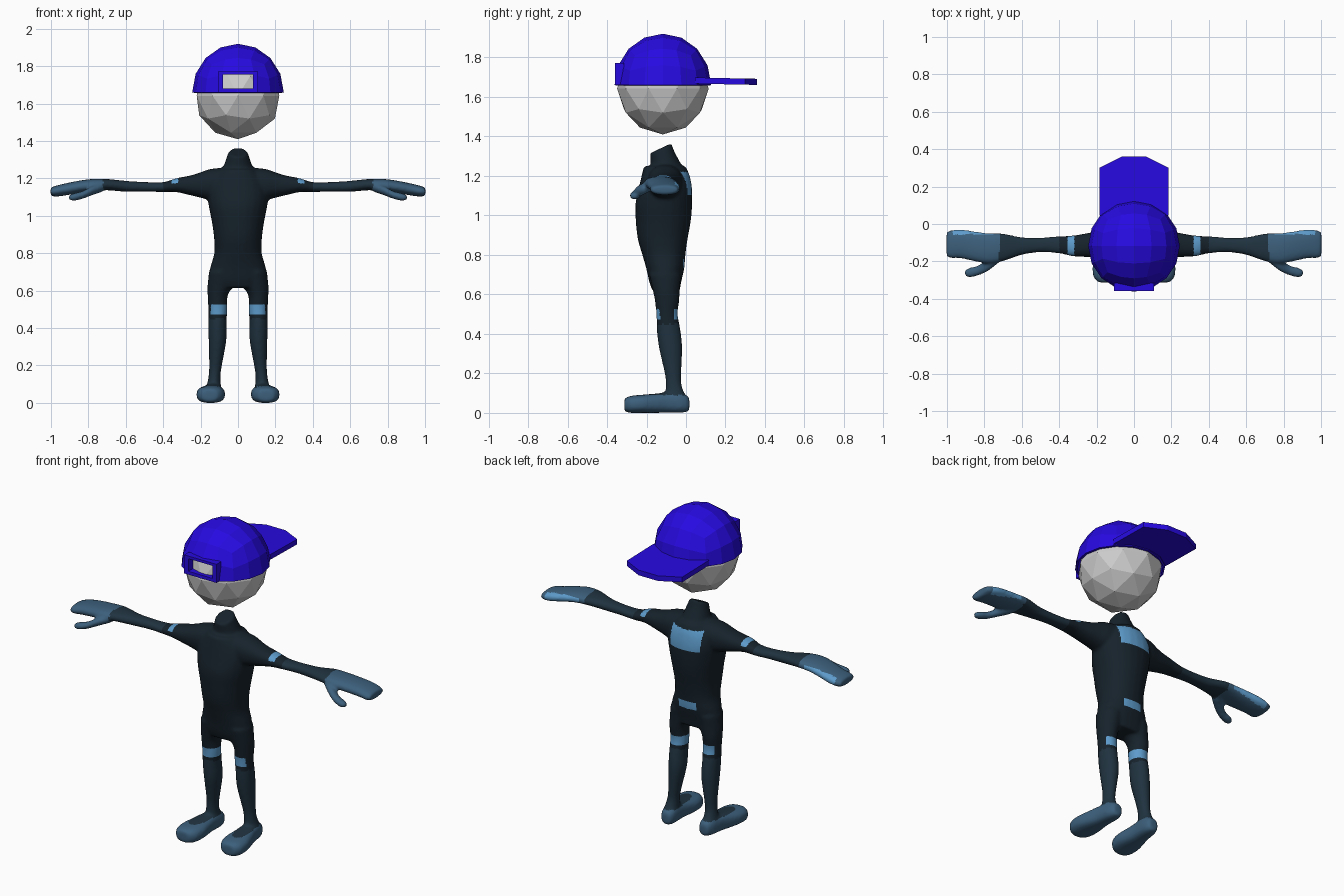
import bpy, bmesh, math
from mathutils import Vector

if "Cube" in bpy.data.objects:
    bpy.data.objects.remove(bpy.data.objects["Cube"])

HEAD_Y = -0.117


def material(name, rgb):
    m = bpy.data.materials.new(name)
    m.diffuse_color = (*rgb, 1)
    m.use_nodes = True
    m.node_tree.nodes["Principled BSDF"].inputs["Base Color"].default_value = m.diffuse_color
    return m


def add_object(name, bm, mats=()):
    bmesh.ops.recalc_face_normals(bm, faces=bm.faces)
    me = bpy.data.meshes.new(name)
    bm.to_mesh(me)
    bm.free()
    for m in mats:
        me.materials.append(m)
    ob = bpy.data.objects.new(name, me)
    bpy.context.collection.objects.link(ob)
    return ob


def bake(ob):
    """Apply all modifiers of an object."""
    dg = bpy.context.evaluated_depsgraph_get()
    me = bpy.data.meshes.new_from_object(ob.evaluated_get(dg))
    ob.modifiers.clear()
    ob.data = me


def box(name, lo, hi, mats=()):
    bm = bmesh.new()
    bmesh.ops.create_cube(bm, size=1)
    for v in bm.verts:
        v.co = [(a + b) / 2 + c * (b - a) for a, b, c in zip(lo, hi, v.co)]
    return add_object(name, bm, mats)


def smooth_rings(rings, steps=4):
    """Catmull-Rom resampling of (x, y, z, radius_u, radius_v) rings."""
    out = []
    for i in range(len(rings) - 1):
        p0, p1 = rings[max(i - 1, 0)], rings[i]
        p2, p3 = rings[i + 1], rings[min(i + 2, len(rings) - 1)]
        for s in range(steps):
            t = s / steps
            out.append([0.5 * (2 * b + (c - a) * t + (2 * a - 5 * b + 4 * c - d) * t * t
                               + (3 * b - a - 3 * c + d) * t ** 3)
                        for a, b, c, d in zip(p0, p1, p2, p3)])
    out.append(rings[-1])
    return out


def loft(bm, rings, u, v, side=1, power=2.0, n=24):
    """Skin elliptical rings lying in the u/v plane; side=-1 mirrors in x."""
    u, v = Vector(u), Vector(v)
    loops = []
    for x, y, z, a, b in smooth_rings(rings):
        loop = []
        for k in range(n):
            c, s = math.cos(2 * math.pi * k / n), math.sin(2 * math.pi * k / n)
            c = math.copysign(abs(c) ** (2 / power), c)
            s = math.copysign(abs(s) ** (2 / power), s)
            p = Vector((x, y, z)) + u * (a * c) + v * (b * s)
            loop.append(bm.verts.new((p.x * side, p.y, p.z)))
        loops.append(loop)
    for l0, l1 in zip(loops, loops[1:]):
        for k in range(n):
            j = (k + 1) % n
            bm.faces.new((l0[k], l0[j], l1[j], l1[k]))
    bm.faces.new(loops[0])
    bm.faces.new(loops[-1])


X, Y, Z = (1, 0, 0), (0, 1, 0), (0, 0, 1)
body = bmesh.new()

# Torso
loft(body, [(0, -.100, .615, .135, .068), (0, -.105, .66, .157, .080),
            (0, -.105, .73, .147, .096), (0, -.112, .80, .127, .109),
            (0, -.118, .88, .128, .126), (0, -.115, .97, .140, .139),
            (0, -.113, 1.05, .156, .144), (0, -.105, 1.13, .164, .136),
            (0, -.103, 1.20, .140, .122), (0, -.108, 1.25, .095, .105)], X, Y, power=2.2)
# Neck with slanted top
loft(body, [(0, -.105, 1.20, .10, .10), (0, -.110, 1.24, .085, .085),
            (0, -.118, 1.29, .068, .068), (0, -.128, 1.34, .051, .060)], X, (0, .905, .425))

for side in (1, -1):
    # Arm running into a mitten hand
    loft(body, [(.06, -.105, 1.175, .09, .085), (.15, -.107, 1.168, .083, .082),
                (.20, -.110, 1.165, .072, .068), (.25, -.113, 1.163, .064, .054),
                (.33, -.117, 1.164, .055, .037), (.40, -.111, 1.154, .046, .026),
                (.50, -.112, 1.155, .039, .026), (.60, -.118, 1.158, .047, .029),
                (.70, -.125, 1.167, .074, .030), (.78, -.130, 1.164, .081, .033),
                (.85, -.120, 1.155, .080, .033), (.93, -.106, 1.140, .077, .032),
                (.98, -.108, 1.131, .074, .028), (1.002, -.108, 1.130, .064, .020)],
         Y, Z, side, 2.3)
    # Thumb
    loft(body, [(.72, -.165, 1.155, .040, .025), (.78, -.215, 1.135, .036, .025),
                (.83, -.247, 1.112, .027, .021), (.88, -.260, 1.100, .026, .020),
                (.905, -.262, 1.098, .014, .012)], Y, Z, side)
    # Leg
    loft(body, [(.088, -.105, .70, .068, .080), (.098, -.100, .62, .065, .068),
                (.109, -.096, .57, .053, .062), (.108, -.096, .50, .051, .054),
                (.110, -.088, .42, .048, .060), (.110, -.078, .33, .047, .059),
                (.120, -.066, .20, .034, .042), (.126, -.062, .14, .032, .040),
                (.130, -.052, .08, .040, .052), (.133, -.045, .03, .045, .055)], X, Y, side)
    # Foot
    loft(body, [(.126, .017, .044, .028, .034), (.128, -.02, .050, .044, .049),
                (.135, -.10, .052, .053, .051), (.140, -.15, .049, .063, .049),
                (.145, -.22, .046, .076, .046), (.149, -.28, .043, .068, .043),
                (.151, -.312, .041, .040, .032)], X, Z, side, 2.6)

# Fuse the body into one smooth skin
suit = [material("suit_dark", (.008, .016, .024)), material("suit_dusk", (.014, .032, .05)),
        material("suit_mid", (.045, .115, .2)), material("suit_light", (.11, .33, .6))]
skin = add_object("body", body)
rm = skin.modifiers.new("fuse", 'REMESH')
rm.mode = 'VOXEL'
rm.voxel_size = 0.009
rm.use_smooth_shade = True
sm = skin.modifiers.new("relax", 'SMOOTH')
sm.factor = 0.5
sm.iterations = 5
bake(skin)


def shade(c):
    """Choose the suit tone for a point on the body."""
    a = abs(c.x)
    patches = (a < .10 and c.y > -.03 and 1.10 < c.z < 1.22,
               a < .06 and c.y > -.03 and .73 < c.z < .78,
               .47 < c.z < .53 and a < .145,
               .32 < a < .355 and c.z > 1.175,
               .75 < a < .97 and c.y > -.055)
    if any(patches):
        return 3
    if a > .72 or c.z < .09:
        return 2
    return 1 if a > .4 or c.z < .45 else 0


skin.data.materials.clear()
for m in suit:
    skin.data.materials.append(m)
for p in skin.data.polygons:
    p.use_smooth = True
    p.material_index = shade(p.center)

# Head
bm = bmesh.new()
bmesh.ops.create_icosphere(bm, subdivisions=2, radius=.232)
bmesh.ops.translate(bm, verts=bm.verts, vec=(0, HEAD_Y, 1.642))
add_object("head", bm)

# Cap crown: upper half of a cube-based sphere
blue = material("cap_blue", (.02, .003, .75))
bm = bmesh.new()
bmesh.ops.create_cube(bm, size=2)
bmesh.ops.subdivide_edges(bm, edges=bm.edges[:], cuts=3, use_grid_fill=True)
for v in bm.verts:
    d = Vector([math.tan(c * math.pi / 4) for c in v.co]).normalized()
    v.co = (d.x * .245, d.y * .245 + HEAD_Y, d.z * .26 + 1.66)
bmesh.ops.delete(bm, geom=[v for v in bm.verts if v.co.z < 1.655], context='VERTS')
crown = add_object("cap_crown", bm, [blue])
sol = crown.modifiers.new("thickness", 'SOLIDIFY')
sol.thickness = .012
sol.offset = -1

# Strap frame and its opening
frame = box("cap_strap_frame", (-.108, -.359, 1.66), (.108, -.315, 1.772), [blue])
cutter = box("opening_cutter", (-.08, -.5, 1.68), (.08, -.2, 1.756))
cutter.hide_render = True
for ob in (crown, frame):
    cut = ob.modifiers.new("opening", 'BOOLEAN')
    cut.operation = 'DIFFERENCE'
    cut.solver = 'EXACT'
    cut.object = cutter
    bake(ob)
bpy.data.objects.remove(cutter)

# Cap visor
half = [(.185, .045), (.185, .30), (.065, .36)]
outline = half + [(-x, y) for x, y in reversed(half)]
bm = bmesh.new()
base = bm.faces.new([bm.verts.new((x, y, 1.668 - .02 * y)) for x, y in outline])
top = bmesh.ops.extrude_face_region(bm, geom=[base])
bmesh.ops.translate(bm, vec=(0, 0, .031),
                    verts=[g for g in top["geom"] if isinstance(g, bmesh.types.BMVert)])
if not base.is_valid or len(bm.faces) < 8:
    bm.faces.new([v for v in bm.verts][:len(outline)])
add_object("cap_visor", bm, [blue])
